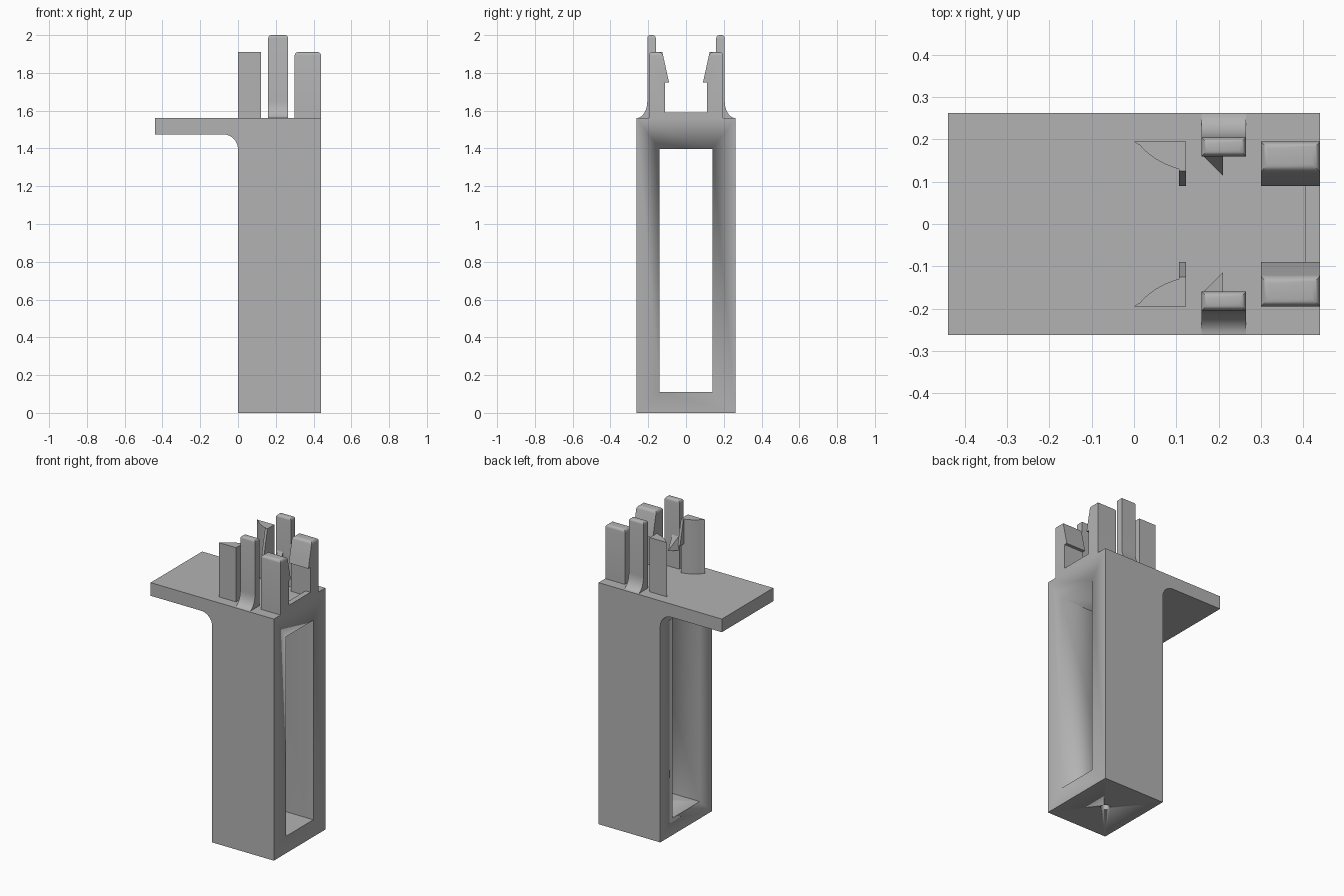
import bpy, bmesh, math

if "Cube" in bpy.data.objects:
    bpy.data.objects.remove(bpy.data.objects["Cube"])

grey = bpy.data.materials.new("plain grey")
grey.use_nodes = True
colour = (0.45, 0.45, 0.45, 1)
grey.diffuse_color = colour
grey.node_tree.nodes["Principled BSDF"].inputs["Base Color"].default_value = colour

PLACE = {"x": lambda a, b, d: (d, a, b),
         "y": lambda a, b, d: (a, d, b),
         "z": lambda a, b, d: (a, b, d)}


def prism(name, outline, axis, lo, hi, side=1, round_top=0):
    """Extrude an outline along an axis; side=-1 mirrors it across y."""
    bm = bmesh.new()
    place = PLACE[axis]
    ends = []
    for d in (lo, hi):
        ends.append([bm.verts.new(place(a, b, d)) for a, b in outline])
    bm.faces.new(ends[0])
    bm.faces.new(ends[1])
    n = len(outline)
    for i in range(n):
        j = (i + 1) % n
        bm.faces.new((ends[0][i], ends[0][j], ends[1][j], ends[1][i]))
    for v in bm.verts:
        v.co.y *= side
    bmesh.ops.recalc_face_normals(bm, faces=bm.faces)
    if round_top:
        top = max(v.co.z for v in bm.verts)
        rim = [e for e in bm.edges if all(v.co.z > top - 1e-4 for v in e.verts)]
        bmesh.ops.bevel(bm, geom=rim, offset=round_top, segments=4,
                        profile=0.5, affect="EDGES")
    return finish(name, bm)


def finish(name, bm):
    mesh = bpy.data.meshes.new(name)
    bm.to_mesh(mesh)
    bm.free()
    mesh.materials.append(grey)
    ob = bpy.data.objects.new(name, mesh)
    bpy.context.collection.objects.link(ob)
    bpy.ops.object.select_all(action="DESELECT")
    ob.select_set(True)
    bpy.context.view_layer.objects.active = ob
    bpy.ops.object.shade_smooth_by_angle(angle=math.radians(30))
    return ob


def arc(cx, cy, rx, ry, start, end, steps=10):
    angles = [math.radians(start + (end - start) * i / steps) for i in range(steps + 1)]
    return [(cx + rx * math.cos(t), cy + ry * math.sin(t)) for t in angles]


def box(y0, y1, z0, z1):
    return [(y0, z0), (y1, z0), (y1, z1), (y0, z1)]


DECK = 1.56

# Column and cantilevered shelf with a rounded inner corner
profile = [(0.44, 0), (0.44, DECK), (-0.44, DECK), (-0.44, 1.475)]
profile += arc(-0.08, 1.395, 0.08, 0.08, 90, 0) + [(0, 0)]
body = prism("column_and_shelf", profile, "y", -0.263, 0.263)

# Window through the column and screw hole in its base
cutters = [prism("window_cutter", box(-0.14, 0.14, 0.11, 1.398), "x", -0.3, 0.6),
           prism("hole_cutter", arc(0.22, 0, 0.028, 0.028, 0, 345, 23), "z", -0.1, 0.2)]
for cutter in cutters:
    cutter.hide_render = True
    bpy.context.view_layer.objects.active = body
    mod = body.modifiers.new("cut", "BOOLEAN")
    mod.operation = "DIFFERENCE"
    mod.solver = "EXACT"
    mod.object = cutter
    bpy.ops.object.modifier_apply(modifier=mod.name)
    bpy.data.objects.remove(cutter)

# Low lip on the deck edge
prism("deck_lip", box(-0.11, 0.11, DECK, 1.59), "x", 0.405, 0.44)

for label, s in (("front", -1), ("back", 1)):
    # Snap post flush with the column's outer face
    snap = [(0.195, DECK), (0.195, 1.91), (0.125, 1.91), (0.09, 1.75),
            (0.11, 1.75), (0.11, DECK)]
    prism(label + "_snap_post", snap, "x", 0.30, 0.44, s, 0.018)

    # Tall finger with a flared foot
    finger = [(0.16, DECK), (0.263, DECK)]
    finger += arc(0.263, 1.65, 0.058, 0.09, 270, 180)[1:]
    finger += [(0.205, 2.0), (0.16, 2.0)]
    prism(label + "_tall_finger", finger, "x", 0.16, 0.265, s, 0.016)

    # Pointed catch on the finger's inner side
    bm = bmesh.new()
    for x, y, z in ((0.16, 0.165, 1.68), (0.21, 0.115, 1.68), (0.21, 0.165, 1.68),
                    (0.16, 0.165, 1.78), (0.21, 0.165, 1.78)):
        bm.verts.new((x, y * s, z))
    bmesh.ops.convex_hull(bm, input=bm.verts)
    bmesh.ops.recalc_face_normals(bm, faces=bm.faces)
    finish(label + "_finger_catch", bm)

    # Curved guide post and its small hook
    guide = [(0.123, 0.195)] + arc(0.16, 0.275, 0.18, 0.152, 210, 256, 8) + [(0.123, 0.125)]
    guide[1] = (0, 0.195)
    prism(label + "_guide_post", guide, "z", DECK, 1.91, s)
    hook = [(0.13, 1.91), (0.125, 1.91), (0.09, 1.75), (0.13, 1.75)]
    prism(label + "_guide_hook", hook, "x", 0.106, 0.123, s)
